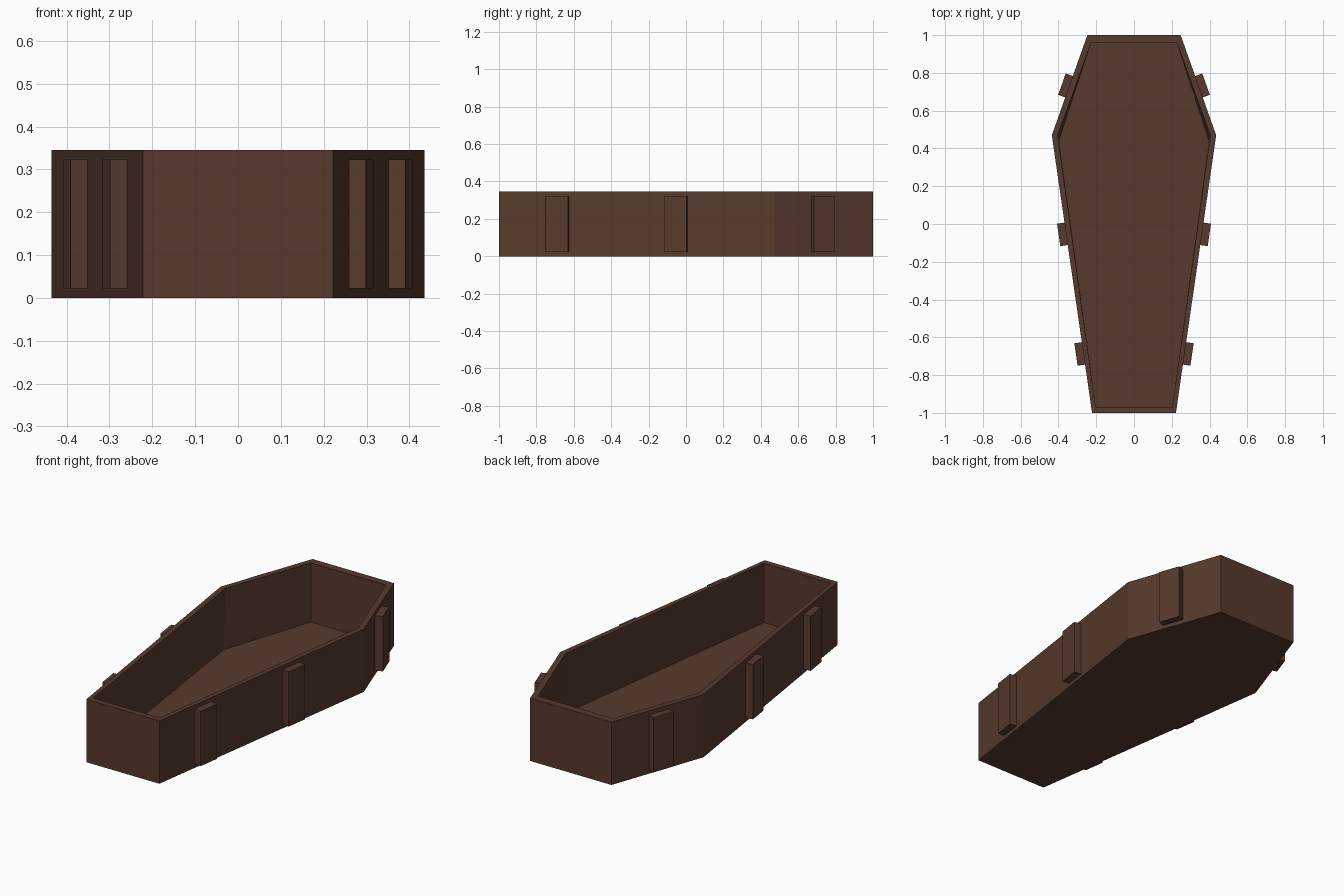
import bpy, bmesh
from mathutils import Vector, Matrix

if "Cube" in bpy.data.objects:
    bpy.data.objects.remove(bpy.data.objects["Cube"])

wood = bpy.data.materials.new("dark_brown_wood")
wood.diffuse_color = (0.095, 0.042, 0.026, 1)
wood.use_nodes = True
wood.node_tree.nodes["Principled BSDF"].inputs["Base Color"].default_value = wood.diffuse_color

H, FLOOR = 0.345, 0.02
OUTER = [(0.222, -1.0), (0.435, 0.47), (0.247, 1.0)]      # right half of the outline
RIM = [(0.203, -0.968), (0.404, 0.468), (0.228, 0.958)]   # inner edge of the rim
BASE = [(0.203, -0.968), (0.397, 0.44), (0.228, 0.958)]   # edge of the inside floor


def finish(bm, name):
    bmesh.ops.recalc_face_normals(bm, faces=bm.faces)
    me = bpy.data.meshes.new(name)
    bm.to_mesh(me)
    bm.free()
    me.materials.append(wood)
    ob = bpy.data.objects.new(name, me)
    bpy.context.collection.objects.link(ob)
    return ob


def ring(bm, half, z):
    pts = half + [(-x, y) for x, y in reversed(half)]
    return [bm.verts.new((x, y, z)) for x, y in pts]


# open six-sided box: outside, rim, inside walls and floor
bm = bmesh.new()
rings = [ring(bm, OUTER, 0), ring(bm, OUTER, H), ring(bm, RIM, H), ring(bm, BASE, FLOOR)]
for a, b in zip(rings, rings[1:]):
    for i in range(6):
        j = (i + 1) % 6
        bm.faces.new((a[i], a[j], b[j], b[i]))
bm.faces.new(rings[0])
bm.faces.new(rings[-1])
finish(bm, "coffin_box")


# upright battens on the outside walls, mirrored left and right
def batten(name, p, q, y, width=0.12, depth=0.04, z0=0.022, z1=0.323, sink=0.01):
    p, q = Vector((*p, 0)), Vector((*q, 0))
    along = (q - p).normalized()
    out = Vector((along.y, -along.x, 0))
    c = p.lerp(q, (y - p.y) / (q.y - p.y)) + out * (depth - sink) / 2
    c.z = (z0 + z1) / 2
    rot = Matrix((out, along, Vector((0, 0, 1)))).transposed().to_4x4()
    size = Matrix.Diagonal((depth + sink, width, z1 - z0, 1))
    for side, s in (("right", 1), ("left", -1)):
        bm = bmesh.new()
        mirror = Matrix.Diagonal((s, 1, 1, 1))
        bmesh.ops.create_cube(bm, size=1, matrix=mirror @ Matrix.Translation(c) @ rot @ size)
        finish(bm, f"{name}_{side}")


batten("foot_batten", OUTER[0], OUTER[1], -0.685)
batten("middle_batten", OUTER[0], OUTER[1], -0.052)
batten("shoulder_batten", OUTER[1], OUTER[2], 0.727)
